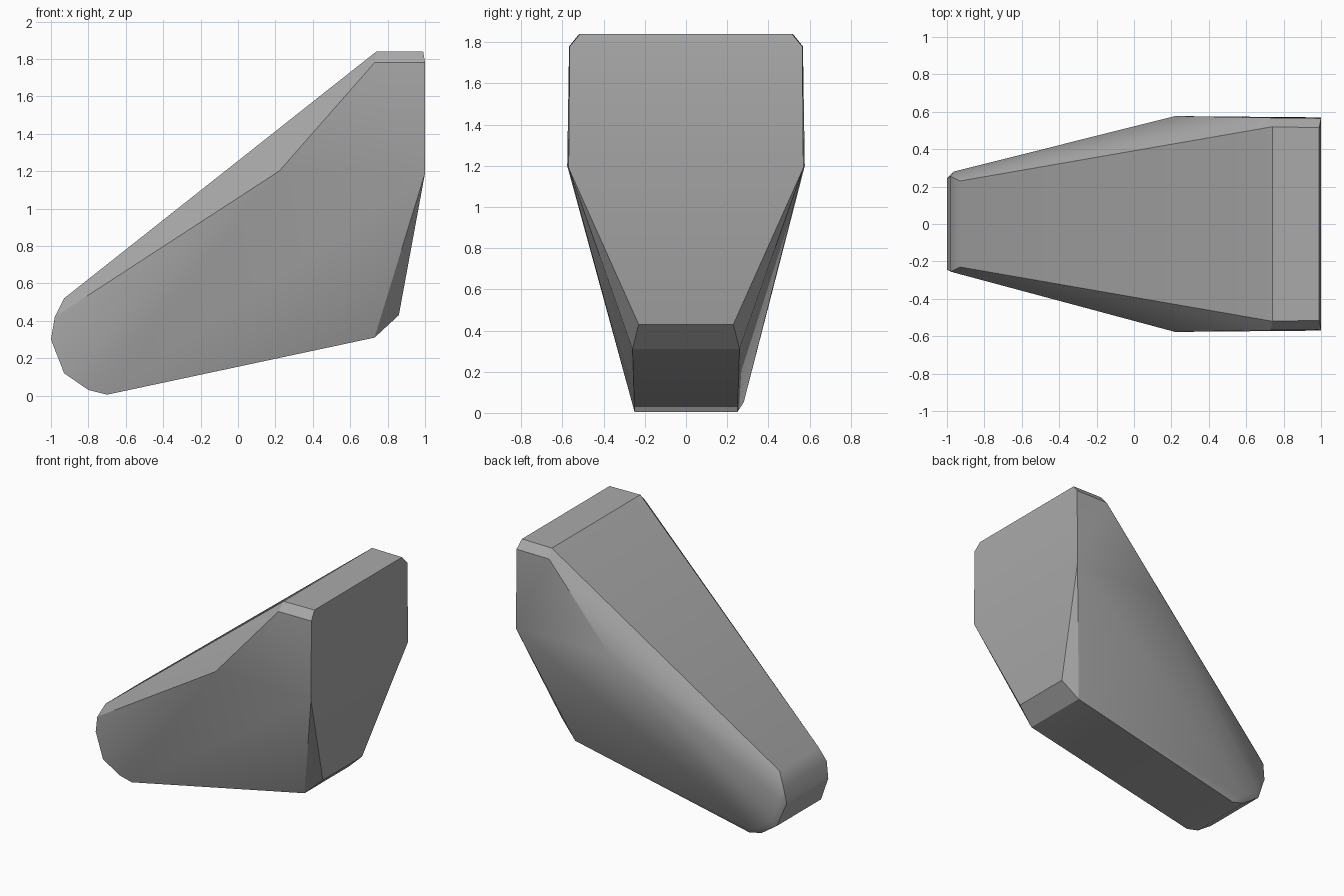
import bpy, bmesh, math

cube = bpy.data.objects.get("Cube")
if cube:
    bpy.data.objects.remove(cube)

# Plain grey finish
grey = bpy.data.materials.new("plain_grey")
grey.use_nodes = True
colour = (0.4, 0.4, 0.4, 1)
grey.diffuse_color = colour
grey.node_tree.nodes["Principled BSDF"].inputs["Base Color"].default_value = colour

# Half-width corners (x, y, z), mirrored across y
upper_block = [(0.74, 0.52, 1.84), (0.99, 0.515, 1.84), (0.73, 0.568, 1.78),
               (1.0, 0.565, 1.78), (1.0, 0.57, 1.19), (0.22, 0.577, 1.2)]
lower_heel = [(0.86, 0.23, 0.43), (0.73, 0.26, 0.31)]
nose = [(-0.93, 0.23, 0.52), (-0.98, 0.255, 0.42), (-1.0, 0.245, 0.3),
        (-0.93, 0.26, 0.12), (-0.8, 0.25, 0.03), (-0.7, 0.25, 0.005)]
# Small flare on the left of the nose only
nose_flare = [(-0.965, 0.28, 0.33), (-0.9, 0.283, 0.16), (-0.75, 0.28, 0.05)]

# Wedge body, wrapped tightly around its corners
bm = bmesh.new()
for x, y, z in upper_block + lower_heel + nose:
    bm.verts.new((x, y, z))
    bm.verts.new((x, -y, z))
for point in nose_flare:
    bm.verts.new(point)
hull = bmesh.ops.convex_hull(bm, input=bm.verts)
loose = [v for v in bm.verts if not v.link_faces]
bmesh.ops.delete(bm, geom=loose, context='VERTS')
bmesh.ops.dissolve_limit(bm, angle_limit=math.radians(1.5),
                         verts=bm.verts, edges=bm.edges)
bmesh.ops.recalc_face_normals(bm, faces=bm.faces)
mesh = bpy.data.meshes.new("wedge_body")
bm.to_mesh(mesh)
bm.free()
mesh.materials.append(grey)

body = bpy.data.objects.new("wedge_body", mesh)
bpy.context.collection.objects.link(body)
bpy.ops.object.select_all(action='DESELECT')
body.select_set(True)
bpy.context.view_layer.objects.active = body
bpy.ops.object.shade_smooth_by_angle(angle=math.radians(30))
